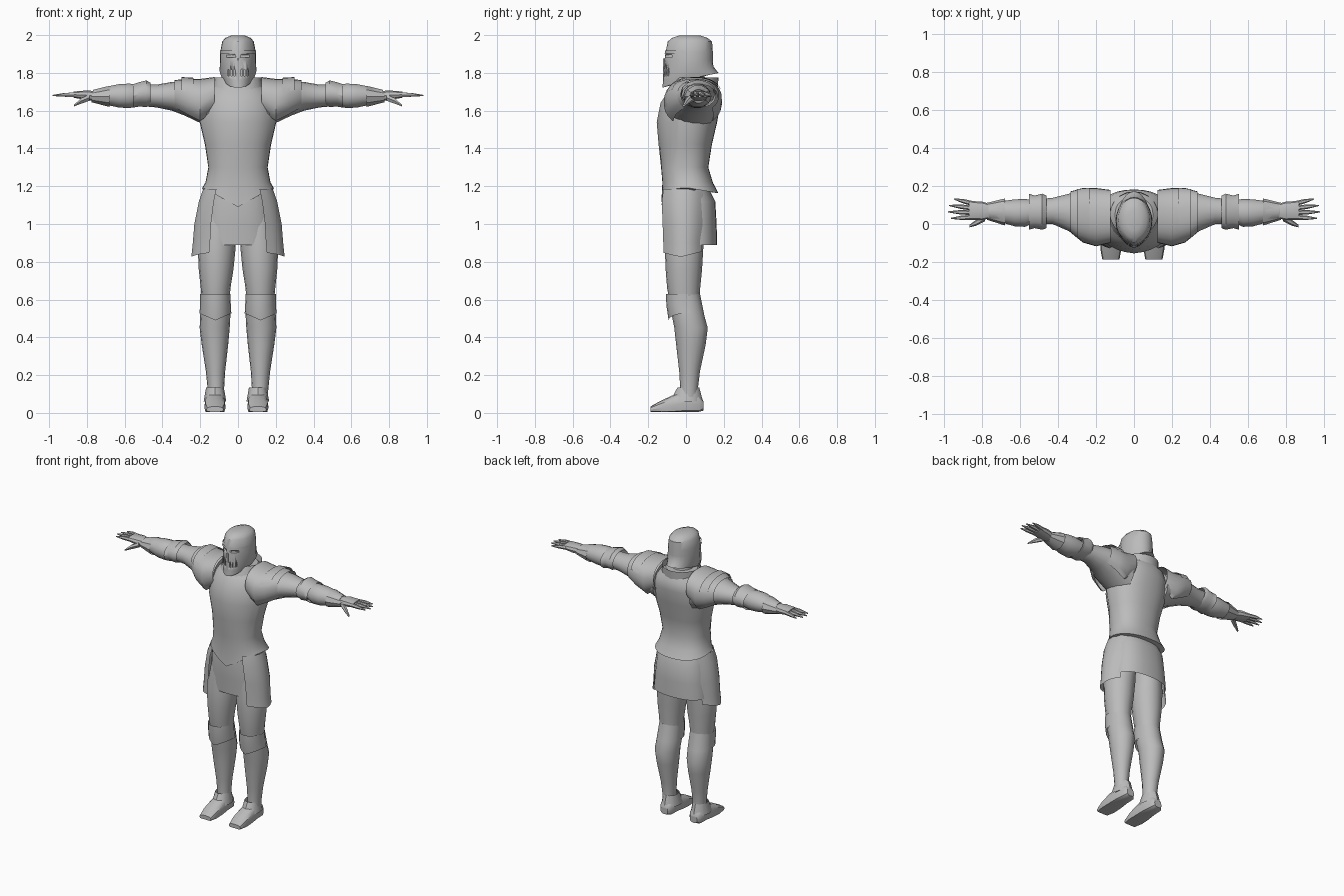
import bpy, bmesh, math

steel = bpy.data.materials.new("steel grey")
steel.diffuse_color = (0.5, 0.5, 0.5, 1)


def make(name, bm, mirror=False, angle=35):
    """Turn a bmesh into a shaded steel object, optionally mirrored over x."""
    bmesh.ops.recalc_face_normals(bm, faces=bm.faces)
    me = bpy.data.meshes.new(name)
    bm.to_mesh(me)
    bm.free()
    me.materials.append(steel)
    ob = bpy.data.objects.new(name, me)
    bpy.context.collection.objects.link(ob)
    bpy.ops.object.select_all(action='DESELECT')
    ob.select_set(True)
    bpy.context.view_layer.objects.active = ob
    bpy.ops.object.shade_smooth_by_angle(angle=math.radians(angle))
    if mirror:
        ob.modifiers.new("mirror", 'MIRROR').use_clip = False
    return ob


def loft(name, axis, rings, n=16, arc=None, power=2.0, cap=True, warp=None, mirror=False, angle=35):
    """Skin oval rings (position, u_min, u_max, v_min, v_max) along an axis.
    arc = (start, end) in degrees gives an open plate."""
    bm = bmesh.new()
    a0, a1 = arc or (0, 360)
    count = n + 1 if arc else n
    rows = []
    for i, (t, u0, u1, v0, v1) in enumerate(rings):
        row = []
        for k in range(count):
            a = math.radians(a0 + (a1 - a0) * k / n)
            c, s = math.cos(a), math.sin(a)
            u = (u0 + u1) / 2 + (u1 - u0) / 2 * math.copysign(abs(c) ** (2 / power), c)
            v = (v0 + v1) / 2 + (v1 - v0) / 2 * math.copysign(abs(s) ** (2 / power), s)
            p = {'x': (t, u, v), 'y': (u, t, v), 'z': (u, v, t)}[axis]
            row.append(bm.verts.new(warp(i, *p) if warp else p))
        rows.append(row)
    for r0, r1 in zip(rows, rows[1:]):
        for k in range(n):
            j = (k + 1) % count
            bm.faces.new((r0[k], r0[j], r1[j], r1[k]))
    if cap and not arc:
        bm.faces.new(rows[0])
        bm.faces.new(rows[-1])
    return make(name, bm, mirror, angle)


def box(name, x, y, z, sx, sy, sz):
    bm = bmesh.new()
    bmesh.ops.create_cube(bm, size=1)
    for v in bm.verts:
        v.co = (x + v.co.x * sx, y + v.co.y * sy, z + v.co.z * sz)
    return make(name, bm)


# Helmet: pointed chin at the front, raised flared rim at the back
def helmet_shape(i, x, y, z):
    if i < 2:
        z += 0.35 * y if y < 0 else 0.20 * y
    if y < -0.05 and i < 5:
        x *= 0.92
    return x, y, z


helmet = loft("helmet", 'z', [
    (1.765, -.085, .085, -.125, .172), (1.805, -.097, .097, -.121, .145),
    (1.87, -.096, .096, -.114, .142), (1.91, -.094, .094, -.108, .142),
    (1.965, -.084, .084, -.097, .138), (1.985, -.068, .068, -.075, .115),
    (1.998, -.035, .035, -.035, .075)], n=24, warp=helmet_shape)
for sx in (-1, 1):
    slits = [(sx * .042, 1.888, .055, .012)] + [(sx * (.018 + .016 * k), 1.80, .005, .035) for k in range(3)]
    for x, z, w, h in slits:
        cutter = box("slit_cutter", x, -.105, z, w, .06, h)
        cutter.hide_render = True
        cutter.hide_set(True)
        mod = helmet.modifiers.new("slit", 'BOOLEAN')
        mod.operation = 'DIFFERENCE'
        mod.object = cutter
# Raised face cross and brow band
box("nose_ridge", 0, -.113, 1.80, .012, .016, .15)
loft("brow_band", 'z', [(1.902, -.098, .098, -.113, .140), (1.918, -.097, .097, -.111, .140)],
     n=16, arc=(190, 350))
loft("neck", 'z', [(1.66, -.075, .075, -.05, .12), (1.83, -.06, .06, -.04, .09)], n=12)


# Breastplate with a pointed front hem and flared back
def hem(i, x, y, z):
    if i == 0:
        if y < 0.02:
            z = 1.19 - 0.10 * max(0, 1 - abs(x) / .18)
        else:
            z = 1.19 - 0.18 * (y - .02)
    if y < -.05 and 2 < i < 6:
        y += 0.02 * abs(x) / .2
    return x, y, z


loft("breastplate", 'z', [
    (1.16, -.19, .19, -.132, .172), (1.22, -.172, .172, -.125, .142),
    (1.30, -.157, .157, -.132, .118), (1.42, -.175, .175, -.145, .137),
    (1.54, -.203, .203, -.155, .165), (1.64, -.20, .20, -.135, .182),
    (1.70, -.165, .165, -.095, .180), (1.755, -.10, .10, -.045, .140)],
    n=32, power=2.3, warp=hem)


# Collar plate with a dipping front
def collar_dip(i, x, y, z):
    return x, y, z - (0.05 * max(0, 1 - abs(x) / .12) if i == 0 and y < 0 else 0)


loft("collar", 'z', [(1.715, -.135, .135, -.10, .168), (1.775, -.125, .125, -.065, .172)],
     n=20, cap=False, warp=collar_dip)

# Skirt
loft("skirt", 'z', [(1.20, -.160, .160, -.115, .115), (1.12, -.178, .178, -.125, .155),
                    (1.0, -.19, .19, -.118, .162), (.89, -.20, .20, -.112, .165)],
     n=28, power=2.4, cap=False)


# Hip plates with an uneven lower edge
def hip_edge(i, x, y, z):
    return x, y, z + (0.25 * abs(y + .03) if i == 4 else 0)


loft("hip_plate", 'z', [
    (1.185, -.185, .185, -.150, .135), (1.12, -.208, .208, -.160, .140),
    (1.0, -.232, .232, -.155, .140), (.90, -.240, .240, -.150, .130),
    (.825, -.248, .248, -.150, .130)], n=8, arc=(-52, 42), mirror=True, warp=hip_edge)

# Pauldrons: open-bottomed shells over the shoulders
loft("pauldron", 'x', [
    (.125, -.10, .18, 1.58, 1.778), (.20, -.118, .19, 1.52, 1.768),
    (.27, -.098, .19, 1.56, 1.768), (.335, -.045, .172, 1.60, 1.762)],
    n=18, arc=(-50, 230), power=2.3, mirror=True)
loft("shoulder_lame", 'x', [(.235, -.108, .195, 1.55, 1.774), (.30, -.078, .188, 1.58, 1.778)],
     n=12, arc=(15, 165), power=2.3, mirror=True)

# Arms
loft("upper_arm", 'x', [
    (.14, -.09, .17, 1.50, 1.75), (.20, -.095, .175, 1.535, 1.755), (.28, -.075, .172, 1.573, 1.757),
    (.35, -.035, .158, 1.600, 1.752), (.43, .0, .138, 1.617, 1.738), (.52, .0, .13, 1.625, 1.738)],
    n=16, mirror=True)
loft("elbow_guard", 'x', [
    (.462, -.022, .150, 1.628, 1.748), (.485, -.030, .160, 1.618, 1.762),
    (.525, -.022, .150, 1.620, 1.752), (.555, -.030, .160, 1.615, 1.742)],
    n=14, cap=False, mirror=True)
loft("forearm", 'x', [
    (.52, .01, .125, 1.625, 1.735), (.575, -.015, .132, 1.612, 1.745), (.63, -.012, .130, 1.615, 1.742),
    (.70, .008, .120, 1.630, 1.728), (.765, .022, .108, 1.640, 1.712)], n=14, mirror=True)
# Gauntlets: flared cuff, palm, fingers and a drooping thumb
loft("gauntlet_cuff", 'x', [(.68, -.008, .135, 1.617, 1.735), (.775, .022, .112, 1.643, 1.705)],
     n=10, cap=False, mirror=True)
loft("palm", 'x', [(.76, .03, .105, 1.65, 1.705), (.80, .02, .118, 1.655, 1.708),
                   (.87, .022, .122, 1.668, 1.702)], n=10, power=2.6, mirror=True)
for k in range(4):
    y0, y1 = .036 + .024 * k, .030 + .034 * k
    tip = (.965, .982, .975, .95)[k]
    loft("finger", 'x', [
        (.85, y0 - .013, y0 + .013, 1.670, 1.698), ((.85 + tip) / 2, (y0 + y1) / 2 - .012, (y0 + y1) / 2 + .012, 1.672, 1.696),
        (tip, y1 - .003, y1 + .003, 1.677, 1.684)], n=6, mirror=True)
loft("thumb", 'x', [(.785, .015, .055, 1.65, 1.69), (.83, -.008, .025, 1.635, 1.668),
                    (.868, -.018, -.004, 1.622, 1.632)], n=6, mirror=True)

# Legs
loft("thigh", 'z', [
    (1.08, .02, .18, -.09, .11), (.88, .012, .213, -.112, .092), (.76, .024, .208, -.108, .085),
    (.66, .040, .197, -.100, .075), (.58, .046, .190, -.085, .072)], n=16, mirror=True)
loft("shin", 'z', [
    (.63, .045, .192, -.088, .074), (.52, .040, .200, -.076, .096), (.45, .044, .203, -.062, .115),
    (.36, .052, .192, -.052, .104), (.22, .068, .170, -.036, .074), (.12, .074, .160, -.030, .062),
    (.06, .075, .158, -.035, .065)], n=16, mirror=True)


# Knee guards: front plates ending in a point
def knee_point(i, x, y, z):
    return x, y, z - (0.035 * max(0, 1 - abs(x - .12) / .08) if i == 2 else 0)


loft("knee_guard", 'z', [
    (.63, .040, .200, -.106, .080), (.57, .038, .200, -.104, .082), (.525, .035, .205, -.092, .095)],
    n=12, arc=(165, 375), warp=knee_point, mirror=True)

# Feet: left and right stand slightly shifted
for side, cx in (("left", .105), ("right", -.122)):
    def sole(i, x, y, z):
        return x, y, max(z, .006)
    loft(side + "_foot", 'y', [
        (.092, cx - .028, cx + .028, .012, .062), (.07, cx - .045, cx + .045, -.01, .095),
        (.0, cx - .050, cx + .050, -.015, .122), (-.06, cx - .055, cx + .055, -.015, .098),
        (-.13, cx - .056, cx + .056, -.012, .066), (-.188, cx - .045, cx + .045, .0, .034)],
        n=12, power=2.6, warp=sole)
    loft(side + "_ankle_flap", 'z', [(.135, cx - .047, cx + .047, -.045, .07),
                                     (.06, cx - .060, cx + .060, -.085, .09)], n=12, cap=False)
